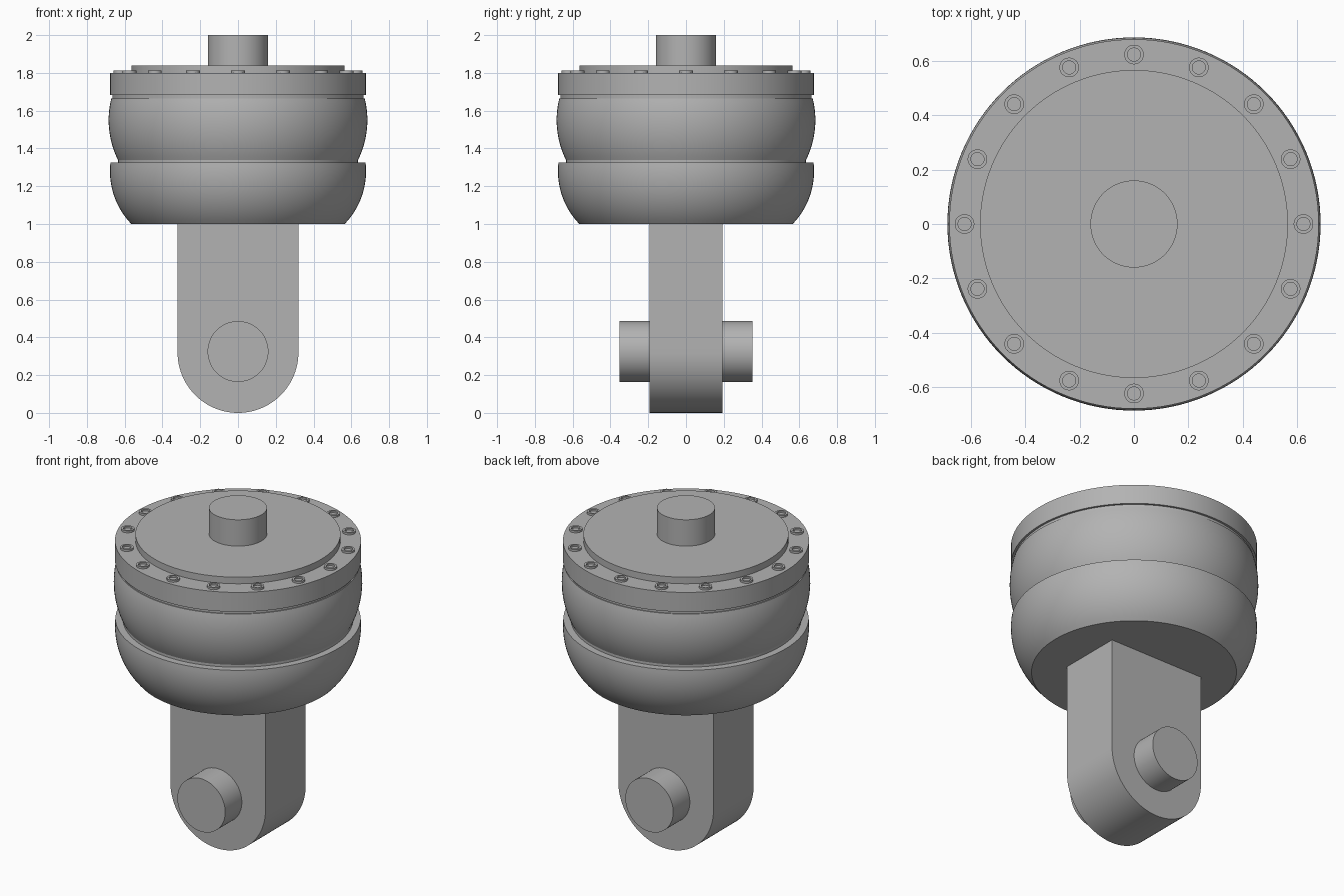
import bpy, bmesh, math
from mathutils import Matrix

old = bpy.data.objects.get("Cube")
if old:
    bpy.data.objects.remove(old, do_unlink=True)

GREY = (0.45, 0.45, 0.45, 1)
mat = bpy.data.materials.new("machined_grey")
mat.use_nodes = True
mat.diffuse_color = GREY
mat.node_tree.nodes["Principled BSDF"].inputs["Base Color"].default_value = GREY


def finish(name, bm):
    bmesh.ops.recalc_face_normals(bm, faces=bm.faces)
    mesh = bpy.data.meshes.new(name)
    bm.to_mesh(mesh)
    bm.free()
    mesh.materials.append(mat)
    obj = bpy.data.objects.new(name, mesh)
    bpy.context.collection.objects.link(obj)
    bpy.ops.object.select_all(action="DESELECT")
    obj.select_set(True)
    bpy.context.view_layer.objects.active = obj
    bpy.ops.object.shade_smooth_by_angle(angle=math.radians(25))
    return obj


def lathe(name, profile, sides=128, matrix=Matrix()):
    """Revolve (radius, height) points about z; both ends are closed."""
    bm = bmesh.new()
    rings = []
    for r, z in profile:
        if r == 0:
            rings.append([bm.verts.new((0, 0, z))] * sides)
        else:
            angles = [math.tau * i / sides for i in range(sides)]
            rings.append([bm.verts.new((r * math.cos(a), r * math.sin(a), z)) for a in angles])
    for low, high in zip(rings, rings[1:]):
        for i in range(sides):
            j = (i + 1) % sides
            corners = dict.fromkeys((low[i], low[j], high[j], high[i]))
            bm.faces.new(list(corners))
    for ring in (rings[0], rings[-1]):
        if len(set(ring)) > 1:
            bm.faces.new(ring)
    bm.transform(matrix)
    return finish(name, bm)


def bulge(widest, middle, radius, bottom, top, steps=16):
    """Circular-arc profile between two heights."""
    points = []
    for i in range(steps + 1):
        z = bottom + (top - bottom) * i / steps
        points.append((widest - radius + math.sqrt(radius ** 2 - (z - middle) ** 2), z))
    return points


# Body: lower bowl, recessed seam, upper bulge
lathe("lower_bowl", bulge(0.678, 1.28, 0.403, 1.0, 1.325))
lathe("seam", [(0.635, 1.3), (0.635, 1.345)])
lathe("upper_bulge", bulge(0.685, 1.55, 0.474, 1.34, 1.665))

# Flange with groove below, lid and top shaft
lathe("flange_groove", [(0.665, 1.65), (0.665, 1.69)])
lathe("flange", [(0.678, 1.682), (0.678, 1.8)])
lathe("lid", [(0.565, 1.79), (0.565, 1.84)])
lathe("top_shaft", [(0.16, 1.83), (0.16, 2.0)], 64)

# Ring of socket-headed bolts
for i in range(16):
    turn = Matrix.Rotation(math.tau * i / 16, 4, "Z") @ Matrix.Translation((0.622, 0, 1.8))
    lathe(f"bolt_{i + 1}", [(0.036, -0.005), (0.036, 0.012), (0.024, 0.012), (0.024, 0.002)], 32, turn)

# Lug with rounded lower end
bm = bmesh.new()
outline = [(0.32, 1.01), (-0.32, 1.01)]
for i in range(49):
    a = math.pi * (1 + i / 48)
    outline.append((0.32 * math.cos(a), 0.32 + 0.32 * math.sin(a)))
face = bm.faces.new([bm.verts.new((x, -0.193, z)) for x, z in outline])
side = bmesh.ops.extrude_face_region(bm, geom=[face])["geom"]
bmesh.ops.translate(bm, vec=(0, 0.386, 0), verts=[v for v in side if isinstance(v, bmesh.types.BMVert)])
finish("lug", bm)

# Cross pin through the lug
across = Matrix.Translation((0, 0, 0.325)) @ Matrix.Rotation(math.pi / 2, 4, "X")
lathe("cross_pin", [(0.161, -0.353), (0.161, 0.353)], 64, across)
